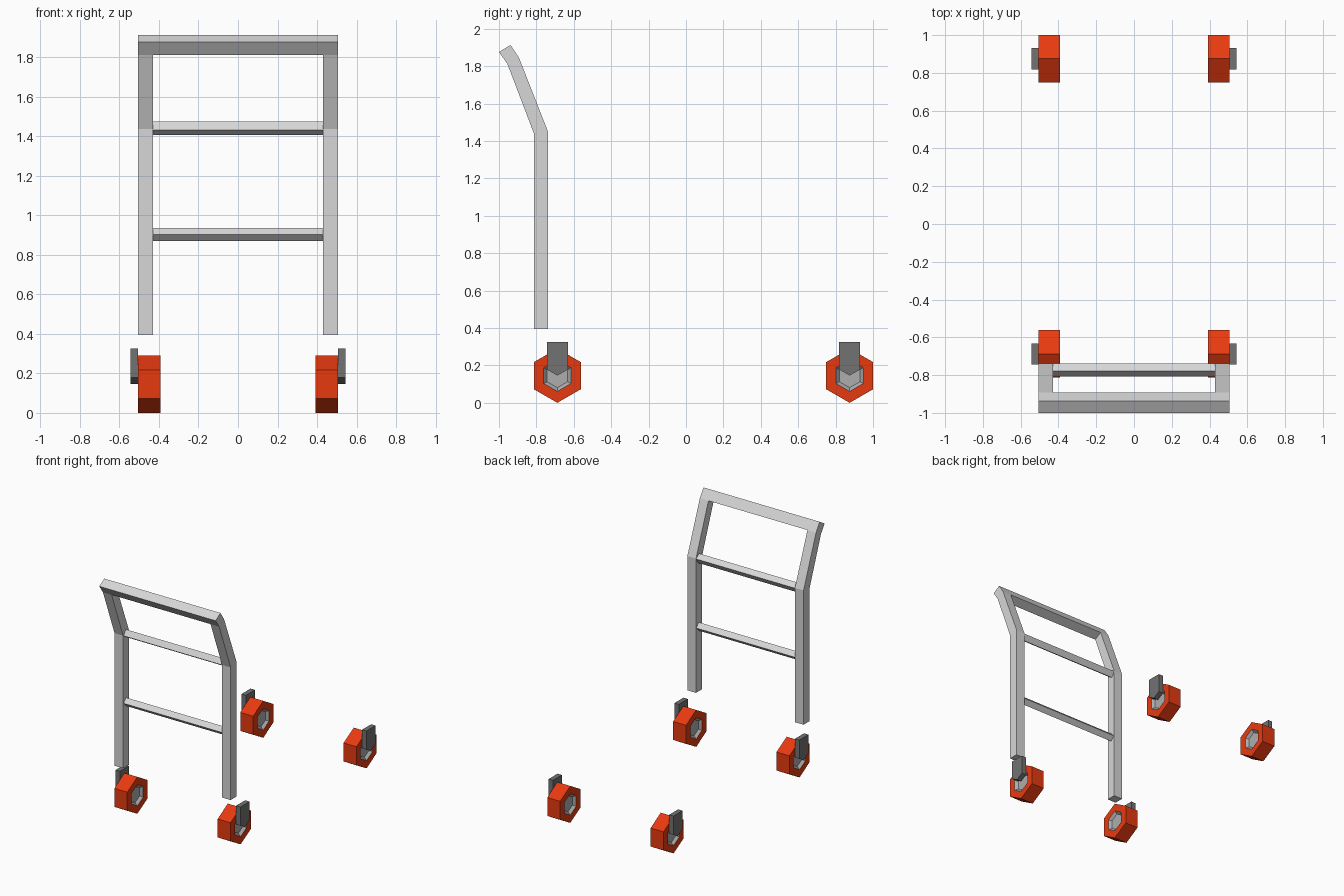
import bpy, bmesh, math

if "Cube" in bpy.data.objects:
    bpy.data.objects.remove(bpy.data.objects["Cube"])


def material(name, rgb):
    m = bpy.data.materials.new(name)
    m.diffuse_color = (*rgb, 1.0)
    m.use_nodes = True
    m.node_tree.nodes["Principled BSDF"].inputs["Base Color"].default_value = m.diffuse_color
    return m


FRAME = material("light grey metal", (0.68, 0.68, 0.68))
HUB = material("mid grey hub", (0.42, 0.42, 0.42))
FORK = material("dark grey bracket", (0.17, 0.17, 0.17))
TYRE = material("orange tyre", (0.80, 0.042, 0.005))


def finish(name, bm, *mats):
    bmesh.ops.recalc_face_normals(bm, faces=bm.faces)
    me = bpy.data.meshes.new(name)
    bm.to_mesh(me)
    bm.free()
    for m in mats:
        me.materials.append(m)
    ob = bpy.data.objects.new(name, me)
    bpy.context.collection.objects.link(ob)
    return ob


def extrude_x(name, profile, x0, x1, mat):
    """Prism from a (y, z) outline running from x0 to x1."""
    bm = bmesh.new()
    a = [bm.verts.new((x0, y, z)) for y, z in profile]
    b = [bm.verts.new((x1, y, z)) for y, z in profile]
    n = len(profile)
    bm.faces.new(a)
    bm.faces.new(b)
    for i in range(n):
        j = (i + 1) % n
        bm.faces.new((a[i], a[j], b[j], b[i]))
    return finish(name, bm, mat)


def polygon(n, r, cy, cz, turn=0.0):
    return [(cy + r * math.cos(turn + math.tau * i / n),
             cz + r * math.sin(turn + math.tau * i / n)) for i in range(n)]


# Handle uprights, bent backwards, and the top grip bar between them
back_edge = [(-0.812, 0.395), (-0.812, 1.437), (-0.955, 1.812), (-1.0, 1.876)]
front_edge = [(-0.738, 0.395), (-0.738, 1.45), (-0.893, 1.845), (-0.938, 1.913)]
for side, s in (("left", -1), ("right", 1)):
    extrude_x(f"{side}_upright", back_edge + front_edge[::-1], s * 0.43, s * 0.505, FRAME)
extrude_x("grip_bar", back_edge[2:] + front_edge[:1:-1], -0.43, 0.43, FRAME)

# Diamond-section cross rods
extrude_x("lower_rod", polygon(4, 0.033, -0.774, 0.903), -0.43, 0.43, FRAME)
extrude_x("upper_rod", polygon(4, 0.035, -0.772, 1.44, math.radians(12)), -0.43, 0.43, FRAME)


# Six-sided wheels with a dished hub on both sides
def wheel(name, x0, x1, cy, cz):
    bm = bmesh.new()
    stations = [(x0 + 0.02, 0.064), (x0, 0.084), (x0, 0.145),
                (x1, 0.145), (x1, 0.084), (x1 - 0.02, 0.064)]
    rings = [[bm.verts.new((x, y, z)) for y, z in polygon(6, r, cy, cz, math.pi / 2)]
             for x, r in stations]
    for k in range(5):
        for i in range(6):
            j = (i + 1) % 6
            f = bm.faces.new((rings[k][i], rings[k][j], rings[k + 1][j], rings[k + 1][i]))
            f.material_index = 1 if k in (0, 4) else 0
    for ring in (rings[0], rings[-1]):
        bm.faces.new(ring).material_index = 1
    return finish(name, bm, TYRE, HUB)


for end, cy in (("front", -0.688), ("rear", 0.875)):
    for side, s in (("left", -1), ("right", 1)):
        x0, x1 = sorted((s * 0.393, s * 0.505))
        wheel(f"{end}_{side}_wheel", x0, x1, cy, 0.145)
        # Pointed bracket on the outer face of the wheel
        bracket = [(cy - 0.056, 0.325), (cy - 0.056, 0.178), (cy, 0.146),
                   (cy + 0.056, 0.178), (cy + 0.056, 0.325)]
        extrude_x(f"{end}_{side}_bracket", bracket, s * 0.505, s * 0.543, FORK)
